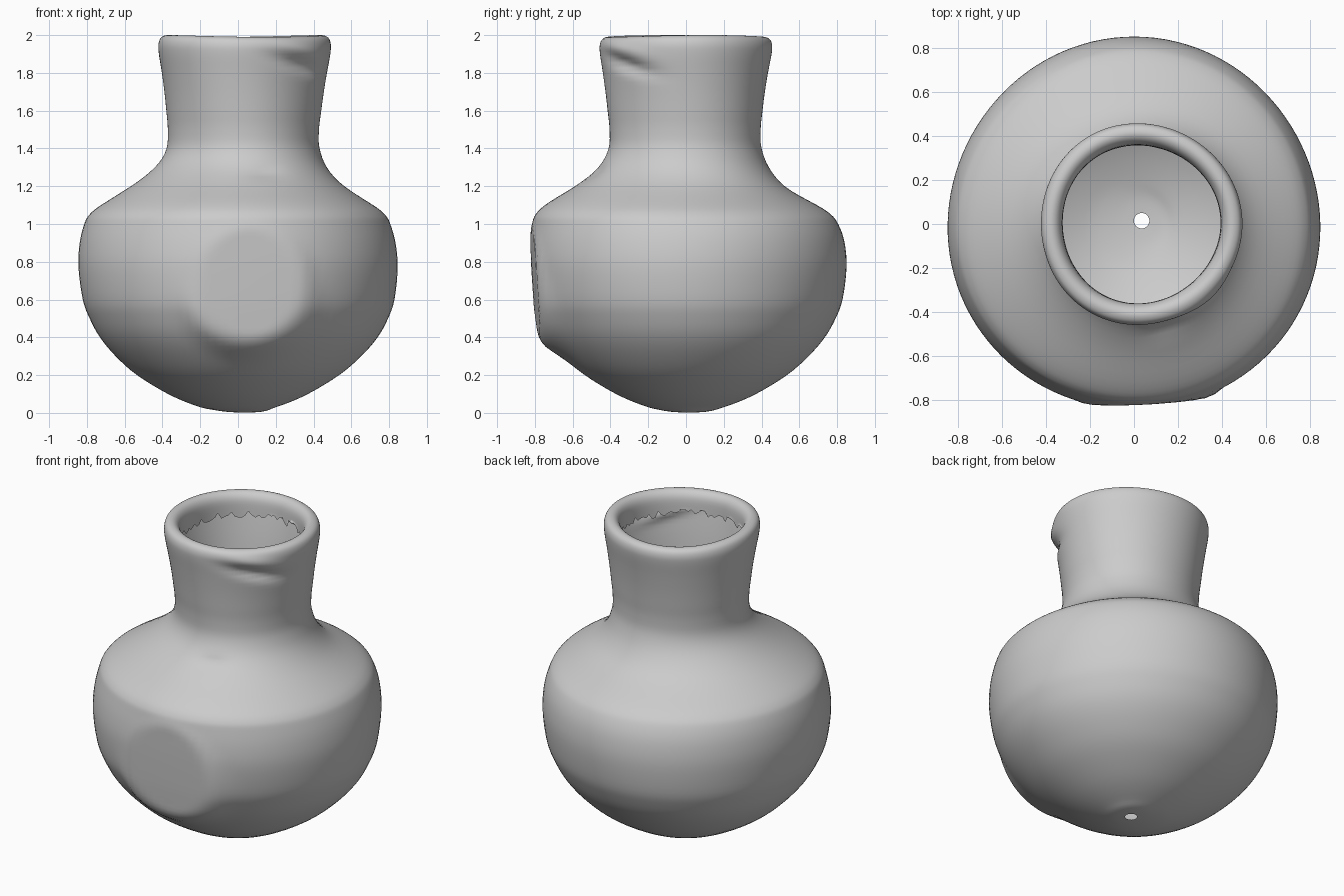
import bpy, bmesh, math, random
from mathutils import Vector

random.seed(4)
cube = bpy.data.objects.get("Cube")
if cube:
    bpy.data.objects.remove(cube)

SEGMENTS, STEPS = 112, 4

# Profile from the pierced base, up the wall, over the rim and down the inner lip: (radius, height)
PROFILE = [(.035, .002), (.12, .01), (.23, .04), (.37, .1), (.535, .2), (.65, .3), (.735, .4),
           (.79, .5), (.825, .6), (.845, .77), (.836, .9), (.81, 1), (.782, 1.05), (.72, 1.1),
           (.555, 1.2), (.452, 1.3), (.405, 1.4), (.4, 1.5), (.41, 1.6), (.422, 1.7),
           (.437, 1.8), (.454, 1.9), (.456, 1.95), (.442, 1.983), (.41, 1.995),
           (.38, 1.98), (.362, 1.94), (.358, 1.86)]


def smooth(value, low, high):
    t = min(1, max(0, (value - low) / (high - low)))
    return t * t * (3 - 2 * t)


def bump(value, centre, width):
    return math.exp(-((value - centre) / width) ** 2)


def refine(points):
    """Catmull-Rom curve through the profile points."""
    pts = [Vector(p) for p in points]
    pts = [pts[0]] + pts + [pts[-1]]
    curve = []
    for a, b, c, d in zip(pts, pts[1:], pts[2:], pts[3:]):
        for i in range(STEPS):
            t = i / STEPS
            curve.append(b + (c - a) * t / 2 + (a * 2 - b * 5 + c * 4 - d) * t * t / 2
                         + (b * 3 - a - c * 3 + d) * t ** 3 / 2)
    return curve + [pts[-1]]


def shape(radius, z, angle, inner):
    """Place one point of the wall, with its hand-made unevenness."""
    neck = smooth(z, 1.15, 1.4)
    base = 1 - smooth(z, 0, .03)
    if not inner:
        # Pinched fold below the rim
        groove_z = 1.84 - .1 * (angle + math.pi / 4)
        fold = bump(angle, -math.pi / 4, .36)
        radius -= .03 * fold * bump(z, groove_z, .035)
        radius += .012 * fold * bump(z, groove_z + .08, .04)
        # Small thumb mark where the neck meets the shoulder
        radius -= .02 * bump(angle, -1.3, .2) * bump(z, 1.27, .03)
    radius += .005 * math.sin(3 * angle + 4 * z) * smooth(z, .1, .5)
    x = radius * math.cos(angle) * (1 + .02 * smooth(z, 1.1, 1.2) * (1 - neck))
    y = radius * math.sin(angle)
    x += .03 * neck + .035 * base
    y += .015 * base - .035 * bump(z, 1.16, .13)
    z += .005 * math.sin(2 * angle + 1) * smooth(z, 1.85, 2)
    # Flattened round patch on the front, with a raised lower edge
    if y < -.3:
        away = math.hypot(x - .07, z - .67)
        y -= .035 * bump(away, .33, .06) * smooth(.67 - z, -.1, .3)
        flat = -.8 + .05 * (x - .07) - .06 * (z - .67)
        y += (flat - y) * (1 - smooth(away, .25, .36)) * .9
    return x, y, z


# Pot: one open shell with a folded lip
bm = bmesh.new()
curve = refine(PROFILE)
peak = max(range(len(curve)), key=lambda i: curve[i].y)
rings = []
for row, (radius, z) in enumerate(curve):
    ring = []
    for s in range(SEGMENTS):
        angle = 2 * math.pi * s / SEGMENTS - math.pi
        ragged = random.uniform(-.025, .025) if row == len(curve) - 1 else 0
        ring.append(bm.verts.new(shape(radius, z + ragged, angle, row > peak)))
    rings.append(ring)
for low, high in zip(rings, rings[1:]):
    for s in range(SEGMENTS):
        n = (s + 1) % SEGMENTS
        bm.faces.new((low[s], low[n], high[n], high[s]))
for face in bm.faces:
    face.smooth = True
mesh = bpy.data.meshes.new("pot")
bm.to_mesh(mesh)
bm.free()
pot = bpy.data.objects.new("pot", mesh)
bpy.context.collection.objects.link(pot)

# Plain grey clay
clay = bpy.data.materials.new("grey clay")
clay.use_nodes = True
colour = (.6, .6, .6, 1)
clay.diffuse_color = colour
clay.node_tree.nodes["Principled BSDF"].inputs["Base Color"].default_value = colour
mesh.materials.append(clay)
